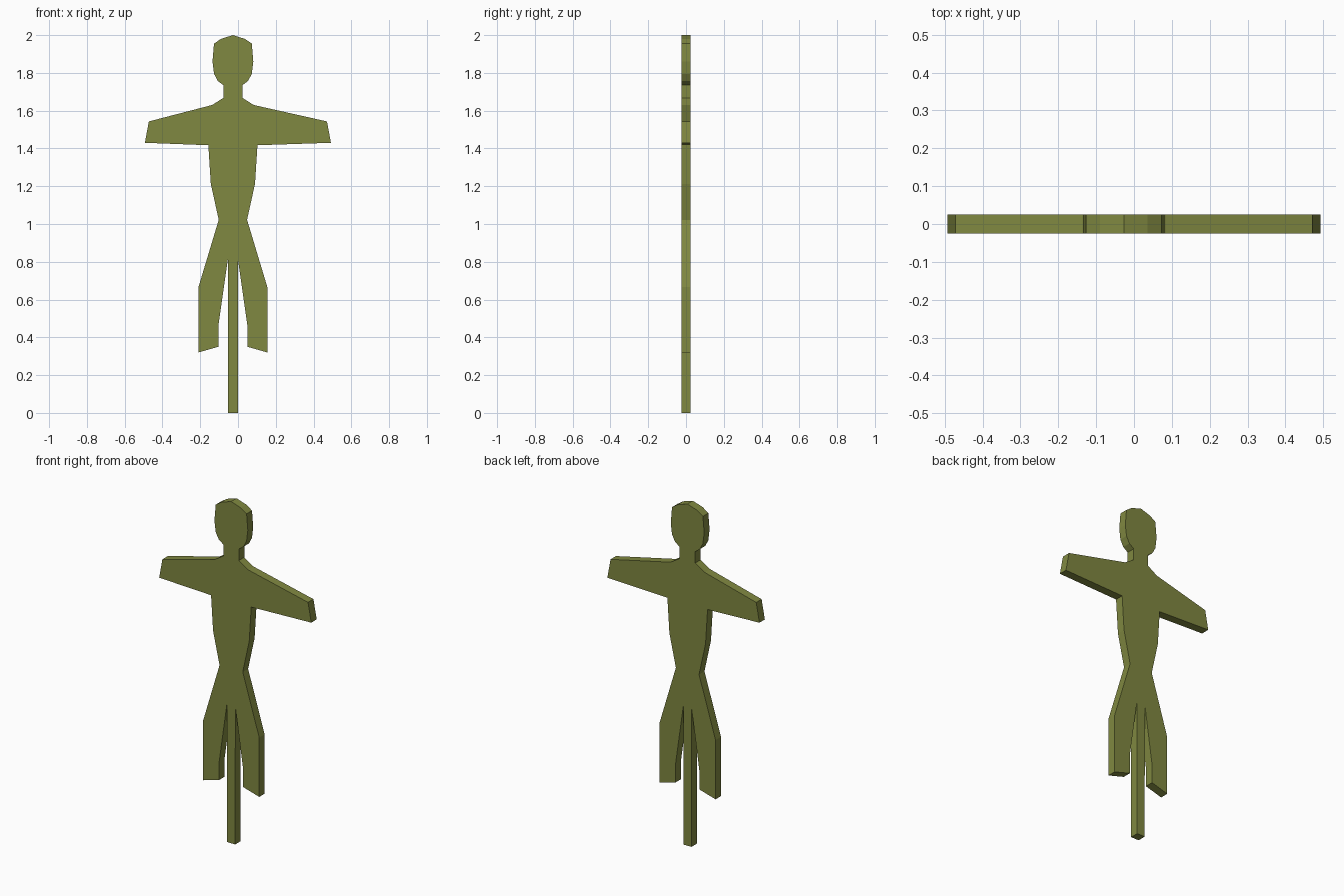
import bpy
import bmesh

cube = bpy.data.objects.get("Cube")
if cube:
    bpy.data.objects.remove(cube, do_unlink=True)

AXIS = -0.027      # body centre line in x
HALF_DEPTH = 0.025


def half_outline(tip):
    """Half silhouette from below the crown to the foot of the stake."""
    head = [(0.063, 1.98), (0.1, 1.955), (0.108, 1.86), (0.1, 1.795), (0.08, 1.757)]
    neck = [(0.05, 1.735), (0.05, 1.668), (0.11, 1.63)]
    arm = [(tip - 0.021, 1.543), (tip, 1.43), (0.13, 1.417)]
    torso = [(0.117, 1.213), (0.075, 1.022)]
    leg = [(0.182, 0.667), (0.182, 0.32), (0.077, 0.35), (0.077, 0.46), (0.027, 0.81)]
    stake = [(0.026, 0)]
    return head + neck + arm + torso + leg + stake


# Closed silhouette: crown, left side down, right side back up
left = [(AXIS + x, z) for x, z in half_outline(0.519)]
right = [(AXIS - x, z) for x, z in half_outline(0.466)]
outline = [(AXIS, 2.0)] + left + right[::-1]

# Extrude the silhouette into a flat board
bm = bmesh.new()
front = bm.faces.new([bm.verts.new((x, -HALF_DEPTH, z)) for x, z in outline])
extruded = bmesh.ops.extrude_face_region(bm, geom=[front], use_keep_orig=True)
moved = [g for g in extruded["geom"] if isinstance(g, bmesh.types.BMVert)]
bmesh.ops.translate(bm, verts=moved, vec=(0, 2 * HALF_DEPTH, 0))
bmesh.ops.recalc_face_normals(bm, faces=bm.faces)
mesh = bpy.data.meshes.new("figure_board")
bm.to_mesh(mesh)
bm.free()

# Single olive colour
olive = bpy.data.materials.new("olive_green")
olive.use_nodes = True
colour = (0.216, 0.246, 0.052, 1)
olive.diffuse_color = colour
olive.node_tree.nodes["Principled BSDF"].inputs["Base Color"].default_value = colour
mesh.materials.append(olive)

board = bpy.data.objects.new("figure_board", mesh)
bpy.context.collection.objects.link(board)
